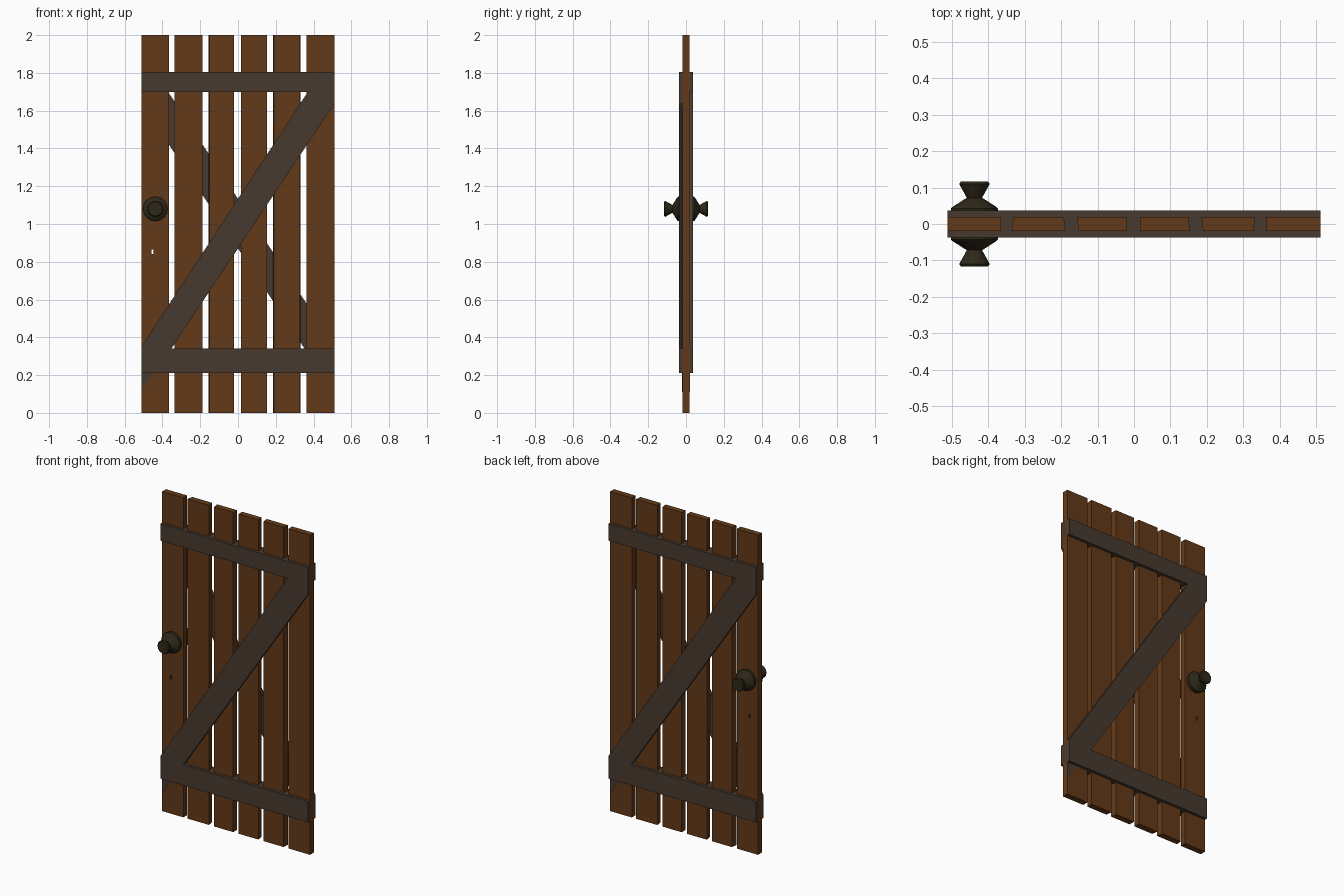
import bpy, bmesh, math

if "Cube" in bpy.data.objects:
    bpy.data.objects.remove(bpy.data.objects["Cube"])


def material(name, rgb):
    m = bpy.data.materials.new(name)
    m.diffuse_color = (*rgb, 1)
    m.use_nodes = True
    m.node_tree.nodes["Principled BSDF"].inputs["Base Color"].default_value = m.diffuse_color
    return m


WOOD = material("wood", (0.125, 0.042, 0.009))
BAND = material("dark_wood", (0.062, 0.042, 0.029))
METAL = material("metal", (0.028, 0.022, 0.010))


def add_object(name, bm, mat):
    bmesh.ops.recalc_face_normals(bm, faces=bm.faces[:])
    me = bpy.data.meshes.new(name)
    bm.to_mesh(me)
    bm.free()
    ob = bpy.data.objects.new(name, me)
    bpy.context.collection.objects.link(ob)
    if mat:
        me.materials.append(mat)
    return ob


def loft(name, front, back, mat):
    """Solid between two matching closed loops."""
    bm = bmesh.new()
    a = [bm.verts.new(p) for p in front]
    b = [bm.verts.new(p) for p in back]
    n = len(a)
    bm.faces.new(a)
    bm.faces.new(b[::-1])
    for i in range(n):
        j = (i + 1) % n
        bm.faces.new((a[i], b[i], b[j], a[j]))
    return add_object(name, bm, mat)


def slab(name, outline, y0, y1, mat, turn=1):
    """Extrude an xz outline along y; turn=-1 gives the copy on the back."""
    return loft(name, [(turn * x, turn * y0, z) for x, z in outline],
                [(turn * x, turn * y1, z) for x, z in outline], mat)


def rect(x0, x1, z0, z1):
    return [(x0, z0), (x1, z0), (x1, z1), (x0, z1)]


W, P, R = 0.512, 0.019, 0.037   # half width, plank half depth, rail half depth

# Planks: front left/right edge, back left/right edge (some are bevelled)
planks = [(-W, -0.365, -W, -0.365), (-0.336, -0.188, -0.331, -0.193),
          (-0.152, -0.02, -0.157, -0.02), (0.017, 0.154, 0.017, 0.149),
          (0.190, 0.328, 0.185, 0.332), (0.362, W, 0.362, W)]
boards = []
for i, (f0, f1, b0, b1) in enumerate(planks):
    boards.append(loft(f"plank_{i + 1}",
                       [(f0, -P, 0), (f1, -P, 0), (f1, -P, 2), (f0, -P, 2)],
                       [(b0, P, 0), (b1, P, 0), (b1, P, 2), (b0, P, 2)], WOOD))

# Keyhole cut through the handle plank
kx, kz = -0.453, 0.86
hole = [(kx + 0.006 * math.cos(math.radians(a)), kz + 0.006 * math.sin(math.radians(a)))
        for a in range(-45, 226, 45)] + [(kx - 0.005, kz - 0.02), (kx + 0.005, kz - 0.02)]
cutter = slab("keyhole_cutter", hole, -0.1, 0.1, None)
cutter.hide_render = True
cutter.hide_viewport = True
cut = boards[0].modifiers.new("keyhole", "BOOLEAN")
cut.object = cutter
cut.operation = "DIFFERENCE"
cut.solver = "EXACT"

# Horizontal rails run right through the planks
slab("top_rail", rect(-W, W, 1.70, 1.805), -R, R, BAND)
slab("bottom_rail", rect(-W, W, 0.21, 0.34), -R, R, BAND)

# Diagonal braces and door knobs, the same on both faces
brace = [(-W, 0.35), (-W, 0.34), (-0.353, 0.34), (W, 1.64), (W, 1.70), (0.37, 1.70)]
brace_tip = [(-W, 0.21), (-W, 0.11), (-0.447, 0.21)]
knob = [(0.062, 0.018), (0.065, 0.042), (0.060, 0.047), (0.021, 0.072),
        (0.042, 0.110), (0.037, 0.117)]
SIDES = 16
for side, turn in (("front", 1), ("back", -1)):
    slab(f"{side}_brace", brace, -R, -P, BAND, turn)
    slab(f"{side}_brace_tip", brace_tip, -P - 0.002, -P, BAND, turn)

    bm = bmesh.new()
    rings = []
    for r, y in knob:
        rings.append([bm.verts.new((-0.438 + r * math.cos(math.tau * k / SIDES), -turn * y,
                                    1.08 + r * math.sin(math.tau * k / SIDES)))
                      for k in range(SIDES)])
    for a, b in zip(rings, rings[1:]):
        for k in range(SIDES):
            j = (k + 1) % SIDES
            bm.faces.new((a[k], a[j], b[j], b[k]))
    bm.faces.new(rings[0])
    bm.faces.new(rings[-1])
    add_object(f"{side}_knob", bm, METAL)
